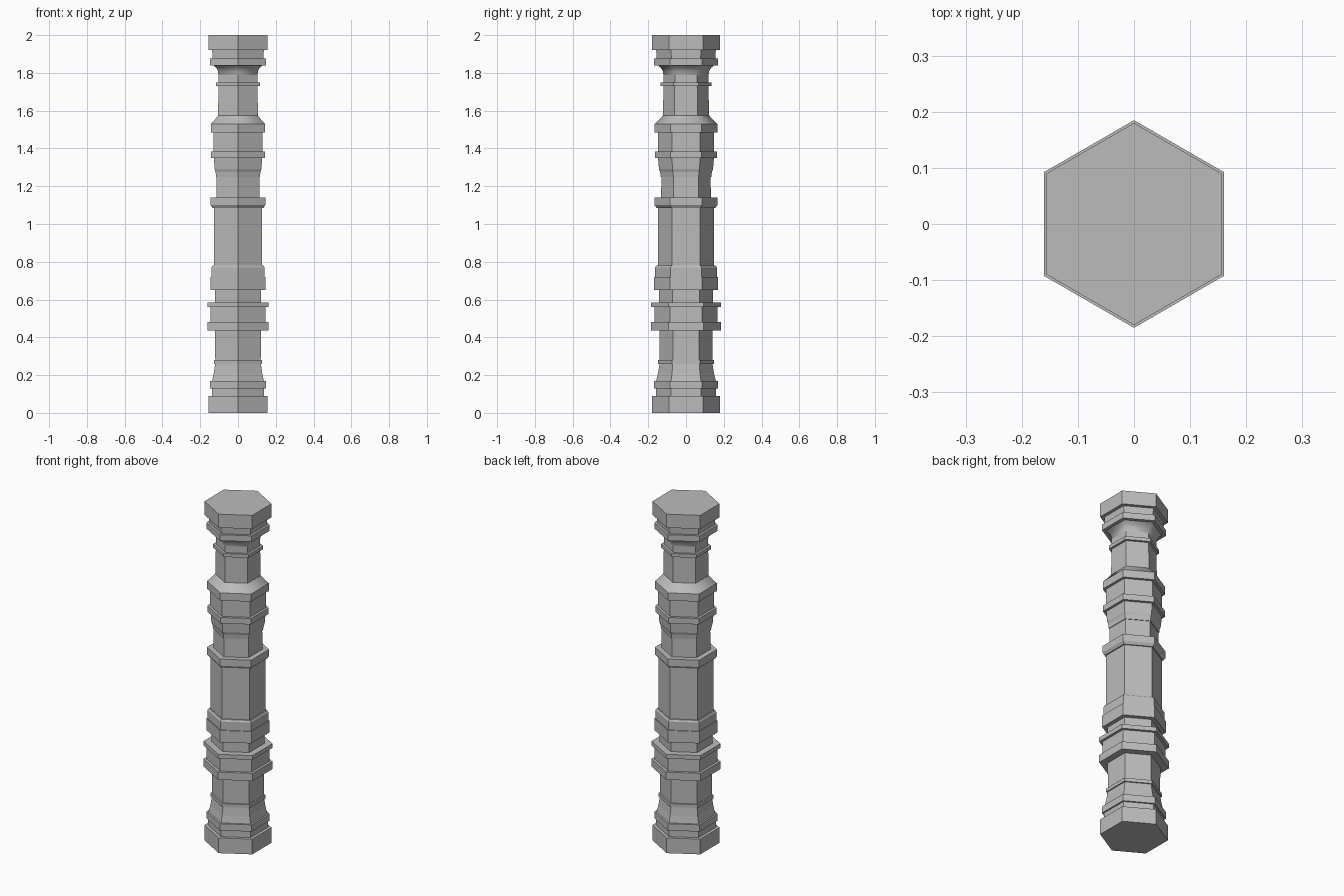
import bpy, bmesh, math

cube = bpy.data.objects.get("Cube")
if cube:
    bpy.data.objects.remove(cube, do_unlink=True)

stone = bpy.data.materials.new("grey_stone")
stone.use_nodes = True
colour = (0.5, 0.5, 0.5, 1)
stone.diffuse_color = colour
bsdf = next(n for n in stone.node_tree.nodes if n.type == 'BSDF_PRINCIPLED')
bsdf.inputs["Base Color"].default_value = colour

SIDES = 6


def hex_section(name, profile, cap_bottom=False, cap_top=False, smooth=False):
    """Loft hexagons through (corner radius, height) points, corners on the y axis."""
    bm = bmesh.new()
    rings = []
    for r, z in profile:
        ring = []
        for i in range(SIDES):
            a = math.pi / 2 + math.tau * i / SIDES
            ring.append(bm.verts.new((r * math.cos(a), r * math.sin(a), z)))
        rings.append(ring)
    for low, high in zip(rings, rings[1:]):
        for i in range(SIDES):
            j = (i + 1) % SIDES
            face = bm.faces.new((low[i], low[j], high[j], high[i]))
            face.smooth = smooth
    if cap_bottom:
        bm.faces.new(rings[0][::-1])
    if cap_top:
        bm.faces.new(rings[-1])
    mesh = bpy.data.meshes.new(name)
    bm.to_mesh(mesh)
    bm.free()
    mesh.materials.append(stone)
    obj = bpy.data.objects.new(name, mesh)
    bpy.context.collection.objects.link(obj)


# Foot block, stepped plinth and flared lower stem
hex_section("base", [(.18, 0), (.18, .09), (.16, .09), (.16, .13), (.17, .13),
                     (.17, .17), (.158, .17)], cap_bottom=True)
hex_section("lower_flare", [(.158, .17), (.148, .21), (.14, .26), (.148, .26),
                            (.148, .28), (.139, .28)])
hex_section("lower_stem", [(.139, .28), (.14, .435)])

# Double collar and the wide band above it
hex_section("lower_collar", [(.14, .435), (.185, .435), (.185, .48), (.168, .48),
                             (.168, .56), (.185, .56), (.185, .585), (.142, .585)])
hex_section("wide_band", [(.142, .585), (.142, .65), (.169, .65), (.169, .72),
                          (.163, .72), (.163, .77), (.156, .78), (.148, .78)])

# Plain central shaft with its bevelled collar
hex_section("central_shaft", [(.148, .78), (.148, 1.085)])
hex_section("central_collar", [(.148, 1.085), (.155, 1.085), (.167, 1.1),
                               (.167, 1.14), (.132, 1.14)])

# Tapered upper stem and its two bands
hex_section("upper_stem", [(.132, 1.14), (.13, 1.25), (.134, 1.25), (.137, 1.275),
                           (.143, 1.29), (.148, 1.35)])
hex_section("upper_bands", [(.148, 1.35), (.165, 1.35), (.165, 1.385), (.149, 1.385),
                            (.149, 1.485), (.166, 1.485), (.166, 1.53)])
hex_section("shoulder", [(.166, 1.53), (.142, 1.552), (.122, 1.575)], smooth=True)

# Slim neck with a thin ring, curving out to the capital
hex_section("neck", [(.122, 1.575), (.119, 1.73), (.134, 1.73), (.134, 1.75),
                     (.119, 1.75), (.119, 1.79)])
hex_section("neck_curve", [(.119, 1.79), (.123, 1.81), (.132, 1.826), (.148, 1.84)],
            smooth=True)
hex_section("capital", [(.148, 1.84), (.17, 1.84), (.17, 1.875), (.155, 1.875),
                        (.158, 1.92), (.18, 1.92), (.18, 2)], cap_top=True)
